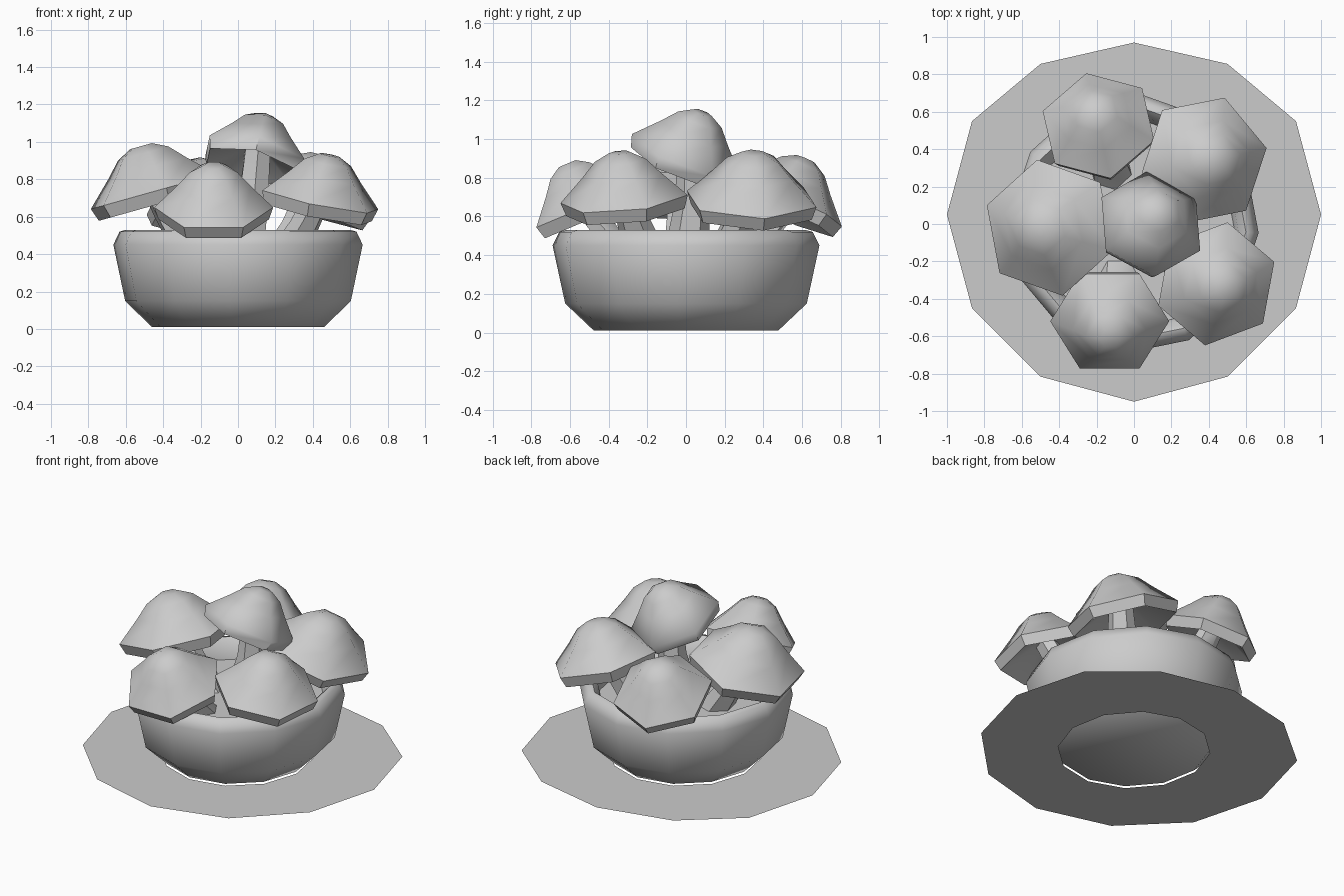
import bpy
from math import sin, cos, pi, radians
from mathutils import Vector

if "Cube" in bpy.data.objects:
    bpy.data.objects.remove(bpy.data.objects["Cube"])


def make_mesh(name, rings, cap_start=False, cap_end=False, angle=50):
    """Skin a list of equal-length vertex rings, optionally capping the ends."""
    n = len(rings[0])
    verts = [v for ring in rings for v in ring]
    faces = []
    for i in range(len(rings) - 1):
        for j in range(n):
            k = (j + 1) % n
            faces.append((i * n + j, i * n + k, (i + 1) * n + k, (i + 1) * n + j))
    if cap_start:
        faces.append(tuple(reversed(range(n))))
    if cap_end:
        faces.append(tuple(range((len(rings) - 1) * n, len(rings) * n)))
    mesh = bpy.data.meshes.new(name)
    mesh.from_pydata([tuple(v) for v in verts], [], faces)
    mesh.update()
    obj = bpy.data.objects.new(name, mesh)
    bpy.context.collection.objects.link(obj)
    bpy.context.view_layer.objects.active = obj
    obj.select_set(True)
    bpy.ops.object.shade_smooth_by_angle(angle=radians(angle))
    obj.select_set(False)
    return obj


def ring(rx, ry, z, n, turn=0.0):
    return [Vector((rx * cos(turn + 2 * pi * i / n), ry * sin(turn + 2 * pi * i / n), z))
            for i in range(n)]


# flat ground disc, open under the bowl, back edge slightly pulled in
outer = ring(1, 1, 0, 12)
for v in outer:
    v.y += 0.05
    if v.y > 0.6:
        v.y -= 0.06 if v.y < 1 else 0.08
make_mesh("ground_disc", [ring(0.47, 0.485, 0, 12, radians(-4)), outer[:]][::-1])

# bowl with rounded wall, turned-in rim and filled inside
bowl_profile = [(0.462, 0.01), (0.605, 0.15), (0.668, 0.45), (0.635, 0.52),
                (0.60, 0.53), (0.56, 0.49), (0.54, 0.40)]
make_mesh("bowl", [ring(r, r * 1.035, z, 12, radians(-4)) for r, z in bowl_profile],
          cap_start=True, cap_end=True)

# mushrooms: rim centre, lean (x, y), radius, turn, foot of stem
mushrooms = [
    ("top", (0.09, 0.0, 0.92), (0.25, 0.40), 0.30, -28, (0.03, 0.0)),
    ("left", (-0.45, -0.02, 0.735), (-0.28, 0.0), 0.37, 41, (-0.22, 0.0)),
    ("front", (-0.13, -0.52, 0.65), (0.0, -0.42), 0.318, 0, (-0.08, -0.28)),
    ("front_right", (0.44, -0.32, 0.69), (0.20, -0.10), 0.335, 20, (0.25, -0.2)),
    ("back_right", (0.375, 0.34, 0.69), (0.30, 0.03), 0.355, 11, (0.22, 0.2)),
    ("back", (-0.19, 0.525, 0.675), (-0.10, 0.43), 0.315, 43, (-0.12, 0.28)),
]
# cap section from the underside centre, over the rim, to the crown
cap_profile = [(0.25, 0.04), (0.84, -0.055), (0.93, -0.07), (1.0, 0.0),
               (0.62, 0.125), (0.40, 0.205), (0.17, 0.245)]

for name, centre, lean, radius, turn, foot in mushrooms:
    c = Vector(centre)
    axis = Vector((lean[0], lean[1], 1)).normalized()
    rot = Vector((0, 0, 1)).rotation_difference(axis)
    scale = 0.75 + radius * 0.75
    rings = [[c + rot @ v for v in ring(radius * r, radius * r, z * scale, 6, radians(turn))]
             for r, z in cap_profile]
    make_mesh(name + "_cap", rings, cap_start=True, cap_end=True, angle=55)

    # stem bends from the bowl filling up to the underside of the cap
    base = Vector((foot[0], foot[1], 0.38))
    top = c + axis * 0.08
    mid = base.lerp(top, 0.5) + Vector((lean[0], lean[1], 0)) * 0.05
    path = [(base, 0.12), (mid, 0.09), (top, 0.075)]
    make_mesh(name + "_stem", [[p + v for v in ring(r, r, 0, 6, radians(turn))]
                               for p, r in path], cap_start=True, cap_end=True)
